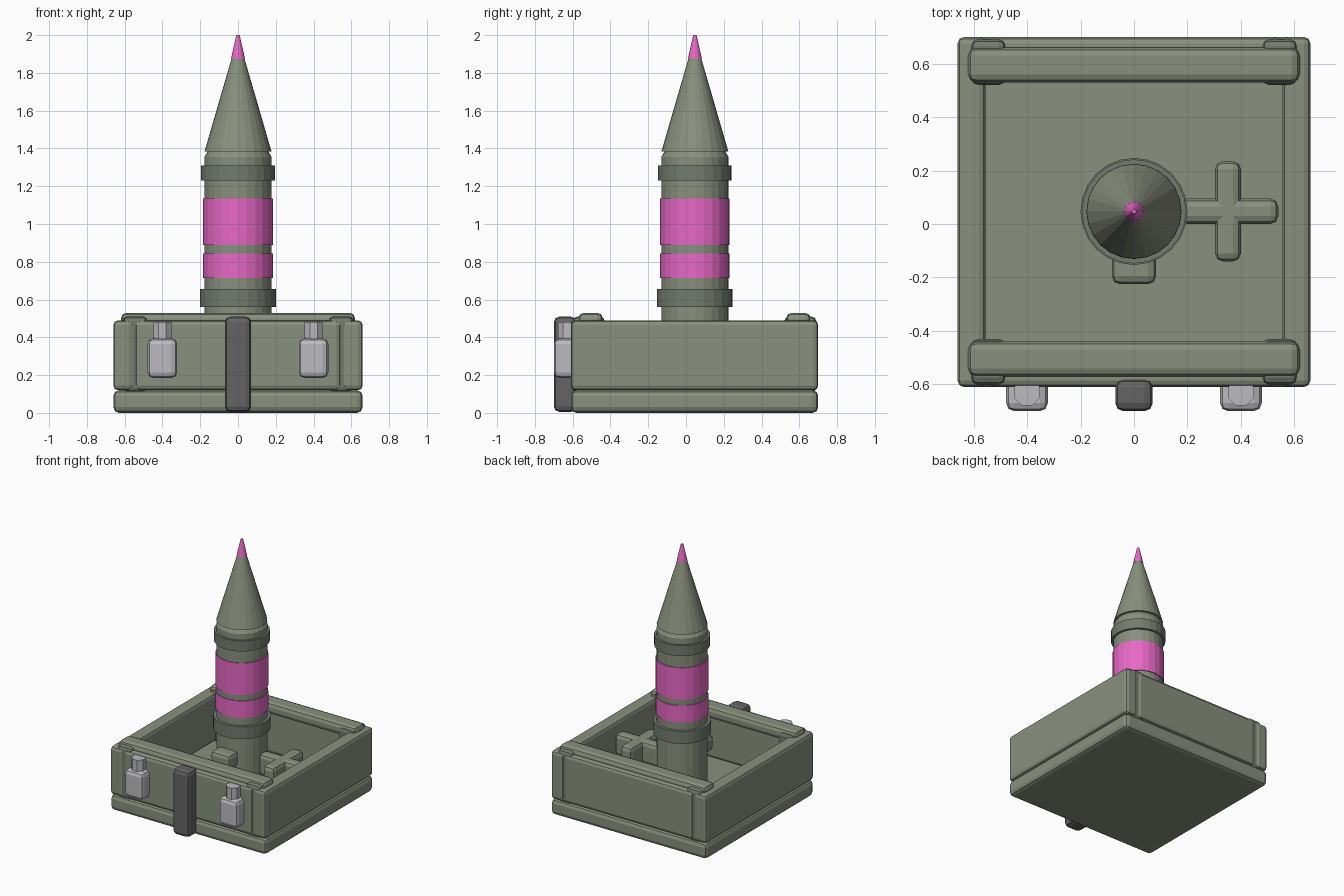
import bpy, math

if "Cube" in bpy.data.objects:
    bpy.data.objects.remove(bpy.data.objects["Cube"])


def material(name, rgb):
    m = bpy.data.materials.new(name)
    m.diffuse_color = (*rgb, 1)
    m.use_nodes = True
    m.node_tree.nodes["Principled BSDF"].inputs["Base Color"].default_value = m.diffuse_color
    return m


OLIVE = material("olive", (0.25, 0.28, 0.21))
DARK_OLIVE = material("dark_olive", (0.17, 0.20, 0.16))
PINK = material("pink", (0.80, 0.14, 0.56))
STEEL = material("steel", (0.50, 0.50, 0.53))
RUBBER = material("rubber", (0.13, 0.125, 0.125))
SHELL_Y = 0.047


def box(name, x, y, z, mat, bevel=0.025):
    """Bevelled box given by its (min, max) on each axis."""
    lo, hi = zip(x, y, z)
    bpy.ops.mesh.primitive_cube_add(size=1, location=[(a + b) / 2 for a, b in zip(lo, hi)])
    ob = bpy.context.object
    ob.name = name
    ob.scale = [b - a for a, b in zip(lo, hi)]
    bpy.ops.object.transform_apply(location=False, rotation=False, scale=True)
    mod = ob.modifiers.new("bevel", "BEVEL")
    mod.width = bevel
    mod.segments = 2
    ob.data.materials.append(mat)
    return ob


def drum(name, r1, r2, z0, z1, mat, x=0, y=SHELL_Y, sides=24):
    """Upright cylinder or tapered cone."""
    bpy.ops.mesh.primitive_cone_add(vertices=sides, radius1=r1, radius2=r2,
                                    depth=z1 - z0, location=(x, y, (z0 + z1) / 2))
    ob = bpy.context.object
    ob.name = name
    ob.data.materials.append(mat)
    return ob


# Crate: floor slab, walls, corner posts and top rails
box("crate_base", (-0.66, 0.66), (-0.61, 0.70), (0, 0.12), OLIVE, 0.03)
for s, side in ((-1, "left"), (1, "right")):
    box(side + "_wall", sorted((s * 0.555, s * 0.66)), (-0.61, 0.70), (0.12, 0.49), OLIVE)
for s, end in ((-1, "front"), (1, "back")):
    c = 0.045
    box(end + "_wall", (-0.545, 0.545), sorted((c + s * 0.53, c + s * 0.655)), (0.12, 0.49), OLIVE)
    box(end + "_rail", (-0.62, 0.62), sorted((c + s * 0.485, c + s * 0.615)), (0.44, 0.53), OLIVE, 0.03)
    for t in (-1, 1):
        box(end + "_corner_post", sorted((t * 0.48, t * 0.61)),
            sorted((c + s * 0.475, c + s * 0.645)), (0.11, 0.51), DARK_OLIVE)

# Shell: body, collars, painted bands, nose cone and tip
drum("shell_body", 0.178, 0.178, 0.12, 1.355, OLIVE)
drum("body_shoulder", 0.178, 0.16, 1.355, 1.385, OLIVE)
drum("nose_cone", 0.177, 0.033, 1.385, 1.88, OLIVE)
drum("nose_tip", 0.037, 0.009, 1.875, 2.0, PINK, sides=12)
drum("lower_collar", 0.20, 0.20, 0.56, 0.655, DARK_OLIVE)
drum("upper_collar", 0.195, 0.195, 1.23, 1.31, DARK_OLIVE)
drum("wide_band", 0.184, 0.184, 0.89, 1.135, PINK)
drum("narrow_band", 0.184, 0.184, 0.715, 0.845, PINK)

# Crossed bracket and small block beside the shell
box("cross_arm", (0.17, 0.54), (0, 0.095), (0.25, 0.42), OLIVE, 0.03)
box("cross_bar", (0.303, 0.40), (-0.14, 0.235), (0.25, 0.42), OLIVE, 0.03)
box("front_block", (-0.083, 0.083), (-0.225, -0.10), (0.34, 0.46), OLIVE, 0.03)

# Front strap and two latches
box("strap", (-0.07, 0.07), (-0.70, -0.58), (0.005, 0.51), RUBBER, 0.03)
for s in (-1, 1):
    box("latch_body", (s * 0.4 - 0.078, s * 0.4 + 0.078), (-0.70, -0.57), (0.185, 0.395), STEEL, 0.03)
    pin = drum("latch_pin", 0.052, 0.052, 0.34, 0.48, STEEL, x=s * 0.4, y=-0.63, sides=8)
    pin.rotation_euler.z = math.pi / 8
